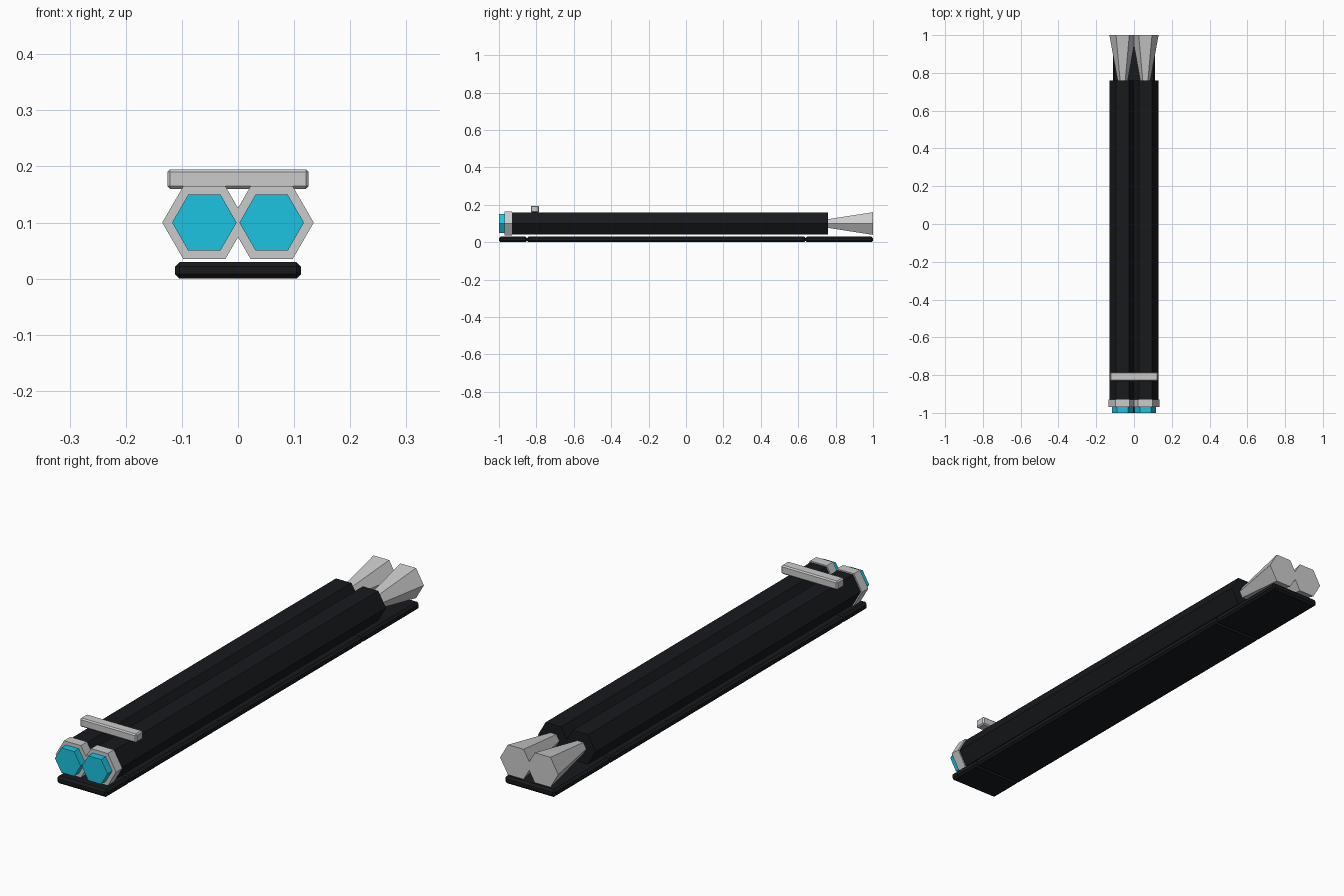
import bpy, bmesh
from math import cos, sin, pi

if "Cube" in bpy.data.objects:
    bpy.data.objects.remove(bpy.data.objects["Cube"])


def material(name, rgb):
    m = bpy.data.materials.new(name)
    m.diffuse_color = (*rgb, 1)
    m.use_nodes = True
    m.node_tree.nodes["Principled BSDF"].inputs["Base Color"].default_value = m.diffuse_color
    return m


black = material("black", (0.009, 0.010, 0.012))
cyan = material("cyan", (0.012, 0.55, 0.76))


def finish(bm, name, mat):
    bmesh.ops.recalc_face_normals(bm, faces=bm.faces)
    me = bpy.data.meshes.new(name)
    bm.to_mesh(me)
    bm.free()
    ob = bpy.data.objects.new(name, me)
    bpy.context.collection.objects.link(ob)
    if mat:
        me.materials.append(mat)
    return ob


def hex_prism(name, x, y0, y1, r0, r1, mat=None):
    """Six-sided closed prism along y, corners pointing sideways."""
    bm = bmesh.new()
    rings = [[bm.verts.new((x + r * cos(i * pi / 3), y, 0.1 + r * sin(i * pi / 3)))
              for i in range(6)] for y, r in ((y0, r0), (y1, r1))]
    a, b = rings
    for i in range(6):
        j = (i + 1) % 6
        bm.faces.new((a[i], a[j], b[j], b[i]))
    bm.faces.new(a)
    bm.faces.new(b)
    return finish(bm, name, mat)


def box(name, half_x, y0, y1, z0, z1, bevel, mat=None):
    """Chamfered box centred on x = 0."""
    bm = bmesh.new()
    bmesh.ops.create_cube(bm, size=1)
    for v in bm.verts:
        v.co = (v.co.x * 2 * half_x,
                (y0 + y1) / 2 + v.co.y * (y1 - y0),
                (z0 + z1) / 2 + v.co.z * (z1 - z0))
    bmesh.ops.bevel(bm, geom=bm.edges[:], offset=bevel, segments=1,
                    affect='EDGES', profile=0.5)
    return finish(bm, name, mat)


# Twin tubes with front collar, lens and rear flared nozzle
for side, x in (("left", -0.06), ("right", 0.06)):
    hex_prism(f"tube_{side}", x, -0.93, 0.76, 0.069, 0.069, black)
    hex_prism(f"collar_{side}", x, -0.97, -0.93, 0.075, 0.075)
    hex_prism(f"lens_{side}", x, -1.0, -0.97, 0.0575, 0.0575, cyan)
    hex_prism(f"nozzle_{side}", x, 0.76, 1.0, 0.027, 0.07)

# Base plate in three sections
for name, y0, y1 in (("front", -1.0, -0.85), ("middle", -0.85, 0.64), ("rear", 0.64, 1.0)):
    box(f"base_plate_{name}", 0.112, y0, y1, 0.0, 0.03, 0.008, black)

# Cross bar on top
box("cross_bar", 0.126, -0.83, -0.785, 0.16, 0.195, 0.005)
